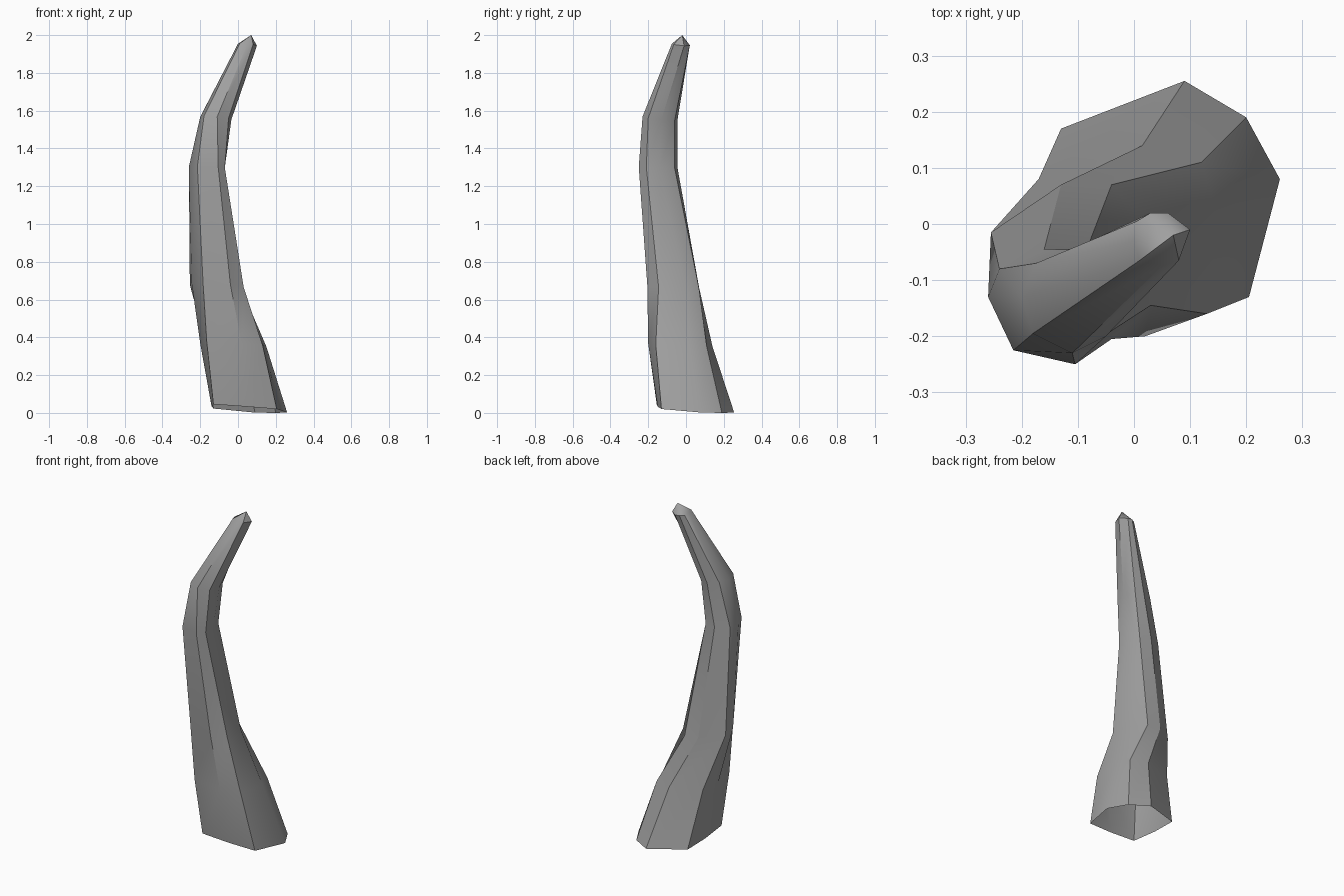
import bpy
import bmesh
import math
from mathutils import Vector

default_cube = bpy.data.objects.get("Cube")
if default_cube:
    bpy.data.objects.remove(default_cube, do_unlink=True)


def make_material(name, colour):
    material = bpy.data.materials.new(name)
    material.use_nodes = True
    material.diffuse_color = colour
    shader = next(node for node in material.node_tree.nodes
                  if node.type == "BSDF_PRINCIPLED")
    shader.inputs["Base Color"].default_value = colour
    shader.inputs["Roughness"].default_value = 0.8
    return material


# Eight-sided cross-sections of the bent horn, in hundredths:
# (height, tilt, outline running anticlockwise from the front right edge)
SECTIONS = [
    (2, -7, [(20.5, -13), (26, 8), (20, 19), (9, 25.5),
             (-13, 17), (-14, 1), (-13, -15.5), (4, -15)]),
    (36, -4, [(13, -16), (15, 2), (12, 11), (1.5, 14),
              (-17, 8), (-20, -2), (-16.5, -18), (2, -20)]),
    (67, -9, [(3, -14.5), (2, 0), (-4, 7), (-13, 7),
              (-25.5, -1.5), (-24.5, -10), (-18.5, -19), (-4, -20.5)]),
    (130, -3, [(-7, -21), (-7, -14), (-9, -6), (-16, -4.5),
               (-24, -8), (-26, -13), (-21.5, -22.5), (-10.5, -25)]),
    (156, -9, [(-5, -20), (-3.5, -13), (-6, -6), (-11, -4.5),
               (-17.5, -7), (-20, -13), (-18, -19.5), (-11, -23)]),
    (195, -9, [(8, -6.5), (10, -1), (6, 2), (3, 2),
               (0.5, 0.5), (0, -3), (1, -6.5), (5, -7.5)]),
]
TIP = Vector((0.07, -0.02, 2))


def make_ring(bm, height, tilt, outline):
    """Add one slightly tilted ring of vertices."""
    middle = sum(x + y for x, y in outline) / len(outline)
    ring = []
    for x, y in outline:
        z = max(0, height + tilt * (x + y - middle) / 100)
        ring.append(bm.verts.new(Vector((x, y, z)) / 100))
    return ring


def build_horn():
    bm = bmesh.new()
    rings = [make_ring(bm, *section) for section in SECTIONS]

    # Side walls, open at the base
    for lower, upper in zip(rings, rings[1:]):
        for i in range(len(lower)):
            j = (i + 1) % len(lower)
            bm.faces.new((lower[i], lower[j], upper[j], upper[i]))

    # Short pointed tip
    tip = bm.verts.new(TIP)
    last = rings[-1]
    for i in range(len(last)):
        bm.faces.new((last[i], last[(i + 1) % len(last)], tip))

    mesh = bpy.data.meshes.new("horn")
    bm.to_mesh(mesh)
    bm.free()
    horn = bpy.data.objects.new("horn", mesh)
    bpy.context.collection.objects.link(horn)
    return horn


horn = build_horn()
horn.data.materials.append(make_material("horn grey", (0.35, 0.35, 0.35, 1)))

# Soft sides with crisp ridges
bpy.ops.object.select_all(action="DESELECT")
horn.select_set(True)
bpy.context.view_layer.objects.active = horn
bpy.ops.object.shade_smooth_by_angle(angle=math.radians(35))
